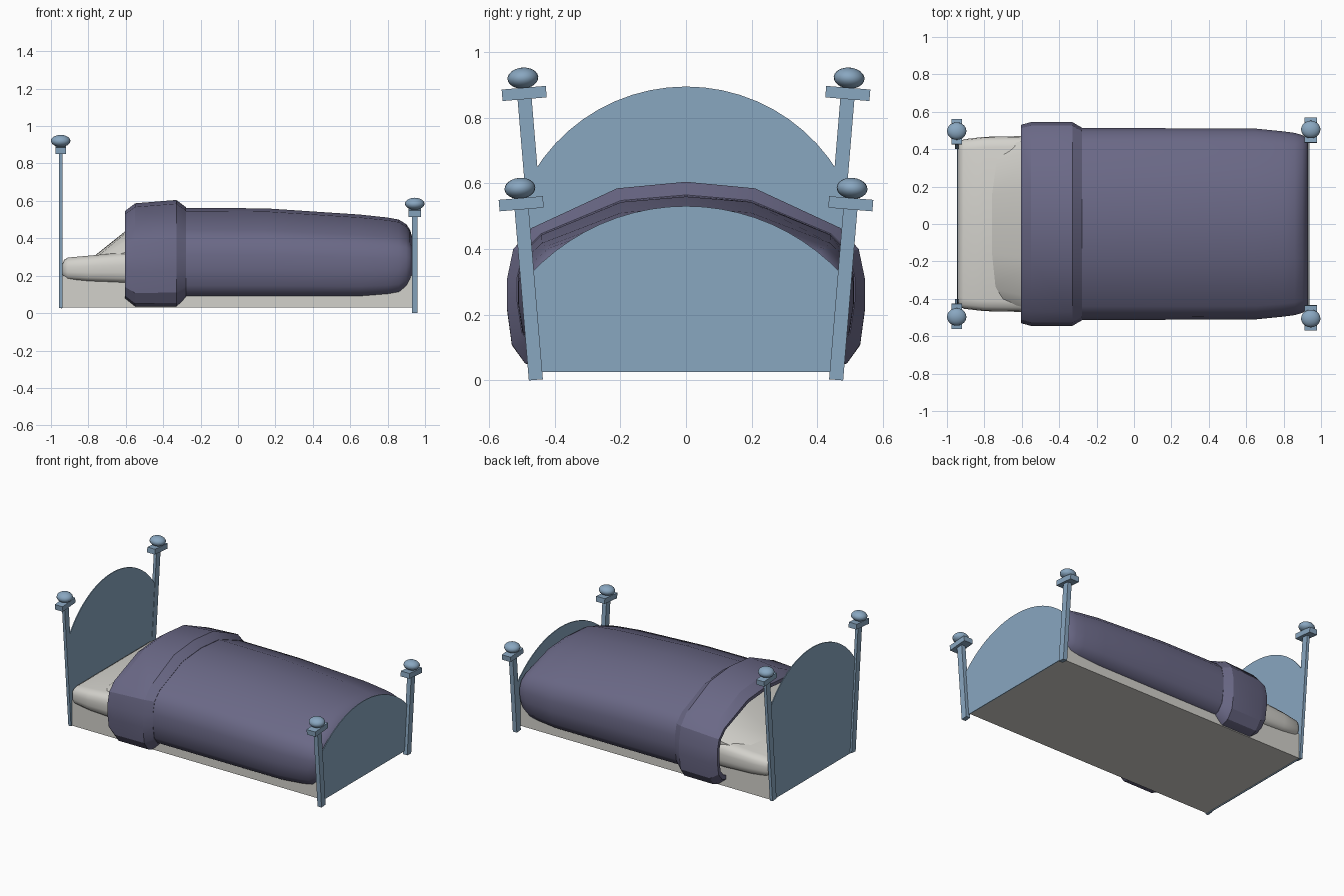
import bpy, bmesh, math
from mathutils import Matrix, Vector

if "Cube" in bpy.data.objects:
    bpy.data.objects.remove(bpy.data.objects["Cube"])


def material(name, rgb):
    m = bpy.data.materials.new(name)
    m.diffuse_color = (*rgb, 1)
    m.use_nodes = True
    m.node_tree.nodes["Principled BSDF"].inputs["Base Color"].default_value = m.diffuse_color
    return m


BLUE = material("painted_blue", (0.25, 0.385, 0.53))
PURPLE = material("dusky_purple", (0.145, 0.14, 0.24))
CREAM = material("linen_cream", (0.65, 0.64, 0.60))


def finish(bm, name, mat, angle=30):
    bmesh.ops.recalc_face_normals(bm, faces=bm.faces)
    me = bpy.data.meshes.new(name)
    bm.to_mesh(me)
    bm.free()
    me.materials.append(mat)
    ob = bpy.data.objects.new(name, me)
    bpy.context.collection.objects.link(ob)
    bpy.ops.object.select_all(action='DESELECT')
    ob.select_set(True)
    bpy.context.view_layer.objects.active = ob
    bpy.ops.object.shade_smooth_by_angle(angle=math.radians(angle))
    return ob


def loft(name, half, stations, mat, angle=30):
    """Sweep a mirrored half section along x; station = (x, half width, bottom, top)."""
    ring = half + [(-y, z) for y, z in reversed(half) if y > 0]
    bm = bmesh.new()
    rows = [[bm.verts.new((x, y * w, lo + z * (hi - lo))) for y, z in ring]
            for x, w, lo, hi in stations]
    n = len(ring)
    for a, b in zip(rows, rows[1:]):
        for i in range(n):
            j = (i + 1) % n
            bm.faces.new((a[i], a[j], b[j], b[i]))
    bm.faces.new(rows[0])
    bm.faces.new(rows[-1])
    return finish(bm, name, mat, angle)


def box(name, size, matrix, mat):
    bm = bmesh.new()
    bmesh.ops.create_cube(bm, size=1, matrix=matrix @ Matrix.Diagonal((*size, 1)))
    return finish(bm, name, mat)


def arched_board(name, x, bottom_half, edge_half, edge_z, top_z, thick=0.006):
    """Thin plate with a circular arched top."""
    sag = top_z - edge_z
    r = (edge_half ** 2 + sag ** 2) / (2 * sag)
    a = math.asin(edge_half / r)
    pts = [(-bottom_half, 0.026), (bottom_half, 0.026)]
    steps = 20
    for i in range(steps + 1):
        t = a - 2 * a * i / steps
        pts.append((r * math.sin(t), top_z - r + r * math.cos(t)))
    bm = bmesh.new()
    f = bm.faces.new([bm.verts.new((x - thick / 2, y, z)) for y, z in pts])
    ext = bmesh.ops.extrude_face_region(bm, geom=[f])
    bmesh.ops.translate(bm, vec=(thick, 0, 0),
                        verts=[v for v in ext["geom"] if isinstance(v, bmesh.types.BMVert)])
    return finish(bm, name, BLUE)


def post(name, side, x, y0, z0, z1, width_x, cap_x):
    """Leaning square post with a cap block and a flattened ball."""
    lean = Matrix.Translation((x, side * y0, 0)) @ Matrix.Rotation(-side * 0.083, 4, 'X')
    box(name, (width_x, 0.043, z1 - z0),
        lean @ Matrix.Translation((0, 0, (z0 + z1) / 2)), BLUE)
    box(name + "_cap", (cap_x, 0.135, 0.035),
        lean @ Matrix.Translation((0, 0, z1 + 0.015)), BLUE)
    bm = bmesh.new()
    bmesh.ops.create_uvsphere(bm, u_segments=20, v_segments=12, radius=1,
                              matrix=lean @ Matrix.Translation((0, 0, z1 + 0.062))
                              @ Matrix.Diagonal((0.052, 0.047, 0.032, 1)))
    finish(bm, name + "_ball", BLUE, 60)


# posts at both ends
for side, tag in ((-1, "front"), (1, "back")):
    post("head_post_" + tag, side, -0.948, 0.42, 0.03, 0.862, 0.02, 0.058)
    post("foot_post_" + tag, side, 0.945, 0.457, 0.002, 0.525, 0.03, 0.065)

# arched end boards
arched_board("headboard", -0.943, 0.425, 0.465, 0.632, 0.895)
arched_board("footboard", 0.936, 0.447, 0.475, 0.323, 0.531)

# base box
box("bed_base", (1.87, 0.87, 0.17), Matrix.Translation((-0.003, 0, 0.115)), CREAM)

# mattress with soft edges
soft = [(0, 1), (0.88, 1), (0.95, 0.94), (0.99, 0.8), (1, 0.6),
        (1, 0.35), (0.985, 0.15), (0.95, 0.04), (0.9, 0)]
loft("mattress", soft, [(-0.938, 0.425, 0.205, 0.265), (-0.93, 0.442, 0.187, 0.285),
                        (-0.91, 0.453, 0.177, 0.297), (-0.80, 0.466, 0.168, 0.307),
                        (-0.60, 0.47, 0.16, 0.325), (0.80, 0.45, 0.16, 0.325)], CREAM, 40)

# sloping sheet filling the blanket opening
arch = [(0, 1), (0.4, 0.965), (0.86, 0.75), (1, 0.4), (1, 0)]
loft("sheet_slope", arch, [(-0.76, 0.40, 0.25, 0.312), (-0.50, 0.47, 0.25, 0.52)], CREAM)

# blanket and its folded cuff share one cross-section
drape = [(0, 1), (0.385, 0.965), (0.86, 0.754), (0.965, 0.64), (1, 0.48),
         (1, 0.325), (0.973, 0.13), (0.9, 0.03), (0.82, 0)]
loft("blanket", drape, [(-0.30, 0.512, 0.085, 0.563), (0.15, 0.512, 0.085, 0.56),
                        (0.65, 0.51, 0.086, 0.527), (0.80, 0.495, 0.094, 0.511),
                        (0.86, 0.487, 0.103, 0.50), (0.90, 0.475, 0.13, 0.475),
                        (0.92, 0.463, 0.16, 0.445), (0.929, 0.45, 0.19, 0.415)], PURPLE, 40)
loft("blanket_cuff", drape, [(-0.277, 0.514, 0.083, 0.565), (-0.33, 0.545, 0.036, 0.605),
                             (-0.55, 0.545, 0.036, 0.587), (-0.605, 0.53, 0.08, 0.545),
                             (-0.603, 0.505, 0.10, 0.52), (-0.45, 0.505, 0.10, 0.52)],
     PURPLE, 25)
